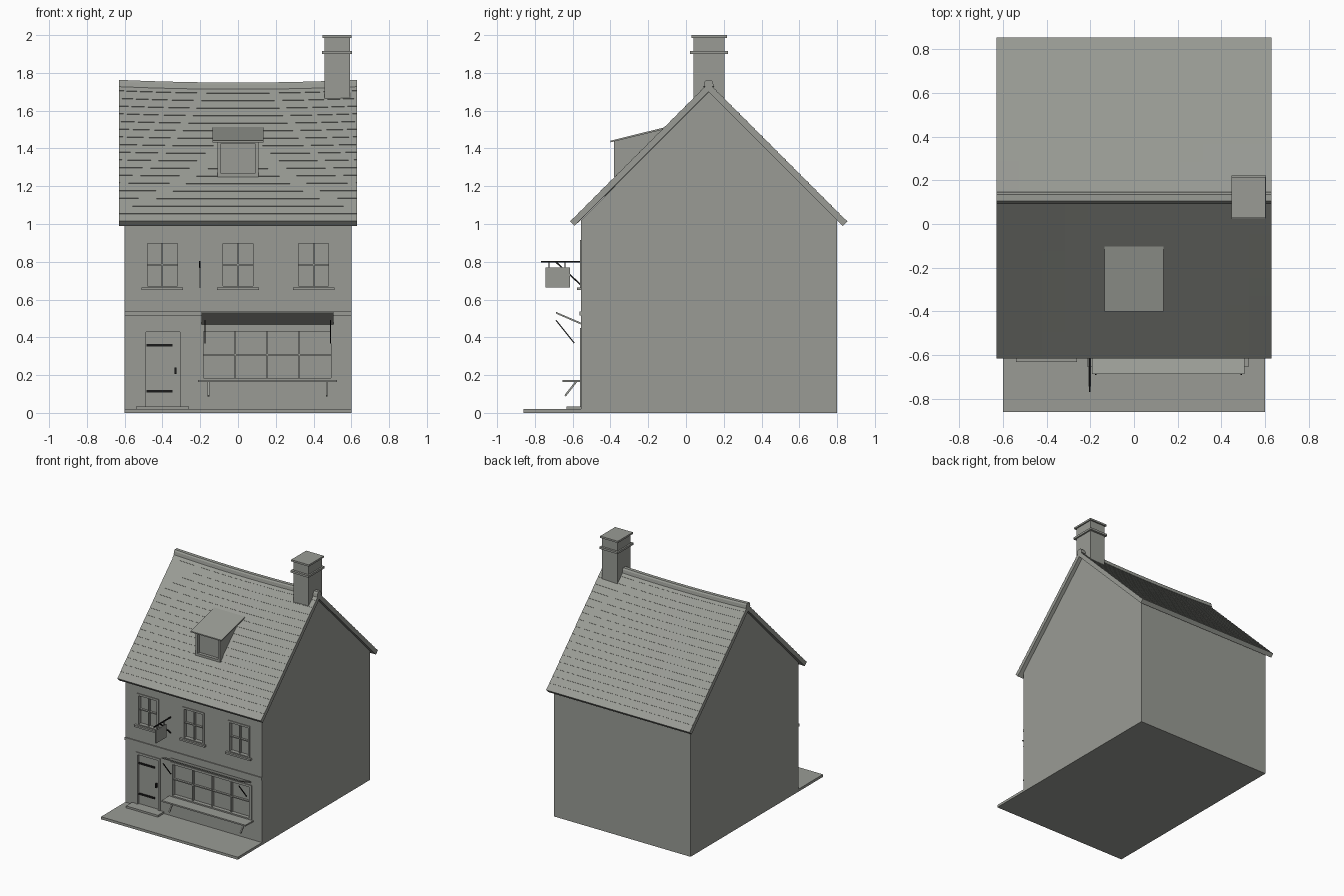
import bpy, bmesh, math
from mathutils import Vector

if "Cube" in bpy.data.objects:
    bpy.data.objects.remove(bpy.data.objects["Cube"])

def material(name, col):
    m = bpy.data.materials.new(name)
    m.diffuse_color = (*col, 1)
    m.use_nodes = True
    m.node_tree.nodes["Principled BSDF"].inputs["Base Color"].default_value = m.diffuse_color
    return m

STONE = material("warm grey", (0.32, 0.33, 0.30))
IRON = material("black iron", (0.01, 0.01, 0.01))
WALL = -0.556

def finish(name, bm, mat):
    bmesh.ops.recalc_face_normals(bm, faces=bm.faces)
    me = bpy.data.meshes.new(name)
    bm.to_mesh(me)
    bm.free()
    me.materials.append(mat)
    ob = bpy.data.objects.new(name, me)
    bpy.context.collection.objects.link(ob)
    return ob

def add_box(bm, x0, x1, y0, y1, z0, z1):
    v = bmesh.ops.create_cube(bm, size=1)["verts"]
    for p in v:
        p.co = ((x0 + x1) / 2 + p.co.x * (x1 - x0),
                (y0 + y1) / 2 + p.co.y * (y1 - y0),
                (z0 + z1) / 2 + p.co.z * (z1 - z0))

def boxes(name, items, mat=STONE):
    bm = bmesh.new()
    for b in items:
        add_box(bm, *b)
    return finish(name, bm, mat)

def extrude_x(name, profile, x0, x1, mat=STONE, seg=1, sag=0.0):
    """Extrude a (y, z) outline along x, with an optional sag rising with height."""
    bm = bmesh.new()
    rings = []
    for i in range(seg + 1):
        x = x0 + (x1 - x0) * i / seg
        t = 1 - (2 * i / seg - 1) ** 2
        rings.append([bm.verts.new((x, y, z - sag * t * max(0, z - 1.0) / 0.75))
                      for y, z in profile])
    n = len(profile)
    for a, b in zip(rings, rings[1:]):
        for j in range(n):
            bm.faces.new((a[j], a[(j + 1) % n], b[(j + 1) % n], b[j]))
    bm.faces.new(rings[0])
    bm.faces.new(rings[-1])
    return finish(name, bm, mat)

def bar(name, x, p, q, r, mat, w=None):
    """Square rod in a plane of constant x between two (y, z) points."""
    p, q = Vector(p), Vector(q)
    d = (q - p).normalized() * r
    n = Vector((-d.y, d.x))
    w = w or r
    return extrude_x(name, [p + n, q + n, q - n, p - n], x - w, x + w, mat)

# house body with gables
body = extrude_x("house_body", [(WALL, 0), (0.80, 0), (0.80, 1.02), (0.12, 1.70), (WALL, 1.02)], -0.6, 0.6)

# recesses for windows and door
openings = [(c - 0.08, c + 0.08, 0.672, 0.898) for c in (-0.4, 0, 0.4)]
openings += [(-0.182, 0.492, 0.185, 0.432), (-0.487, -0.307, 0.035, 0.428)]
cutter = boxes("opening_cutter", [(a, b, WALL - 0.1, WALL + 0.025, c, d) for a, b, c, d in openings])
mod = body.modifiers.new("openings", "BOOLEAN")
mod.object = cutter
mod.operation = "DIFFERENCE"
mod.solver = "EXACT"
bpy.context.view_layer.objects.active = body
bpy.ops.object.modifier_apply(modifier=mod.name)
bpy.data.objects.remove(cutter)

def window(name, x0, x1, z0, z1, cols, rows, y=WALL, f=0.016, m=0.004, depth=0.025, thick=0.006):
    """Outer frame around the opening plus glazing bars."""
    yo = y - thick
    items = [(x0 - f, x0, yo, y + depth, z0 - f, z1 + f), (x1, x1 + f, yo, y + depth, z0 - f, z1 + f),
             (x0, x1, yo, y + depth, z1, z1 + f), (x0, x1, yo, y + depth, z0 - f, z0)]
    for i in range(1, cols):
        x = x0 + (x1 - x0) * i / cols
        items.append((x - m, x + m, y + 0.006, y + depth, z0, z1))
    for i in range(1, rows):
        z = z0 + (z1 - z0) * i / rows
        items.append((x0, x1, y + 0.008, y + depth, z - m, z + m))
    return boxes(name, items)

# upper windows with sills
for i, (a, b, c, d) in enumerate(openings[:3]):
    window(f"upper_window_{i + 1}", a, b, c, d, 2, 2)
    boxes(f"upper_sill_{i + 1}", [(a - 0.03, b + 0.03, -0.578, WALL + 0.01, 0.65, 0.664)])

# shop window, shelf and propped-up hatch
window("shop_window", *openings[3], 4, 2, f=0.018)
boxes("shop_shelf", [(-0.212, 0.524, -0.655, WALL, 0.164, 0.175)])
extrude_x("shop_hatch", [(-0.687, 0.525), (-0.687, 0.534), (WALL, 0.478), (WALL, 0.468)], -0.192, 0.505)
for i, x in enumerate((-0.156, 0.470)):
    bar(f"shelf_bracket_{i + 1}", x, (-0.64, 0.09), (-0.58, 0.167), 0.005, STONE)
for i, x in enumerate((-0.175, 0.490)):
    bar(f"hatch_stay_{i + 1}", x, (-0.688, 0.49), (-0.592, 0.37), 0.003, IRON)

# door, frame and ironwork
a, b, c, d = openings[4]
boxes("door_frame", [(a - 0.018, a, WALL - 0.006, WALL + 0.025, c, d + 0.018),
                     (b, b + 0.018, WALL - 0.006, WALL + 0.025, c, d + 0.018),
                     (a, b, WALL - 0.006, WALL + 0.025, d, d + 0.018)])
boxes("door", [(a, b, WALL + 0.010, WALL + 0.026, c, d)])
boxes("door_hinges", [(-0.485, -0.347, WALL + 0.003, WALL + 0.012, z - 0.007, z + 0.007)
                      for z in (0.115, 0.358)], IRON)
boxes("door_handle", [(-0.335, -0.326, WALL - 0.006, WALL + 0.012, 0.206, 0.24)], IRON)
boxes("door_step", [(-0.54, -0.26, -0.632, WALL, 0.0, 0.035)])

# pavement and string course
boxes("pavement", [(-0.6, 0.6, -0.86, WALL, 0, 0.02)])
boxes("string_course", [(-0.6, 0.6, WALL - 0.008, WALL + 0.01, 0.515, 0.537)])

# hanging sign
boxes("sign_rod", [(-0.206, -0.198, -0.768, WALL, 0.796, 0.804)], IRON)
bar("sign_brace", -0.202, (-0.69, 0.80), (WALL, 0.677), 0.004, IRON)
boxes("sign_hangers", [(-0.204, -0.200, y - 0.002, y + 0.002, 0.765, 0.80) for y in (-0.725, -0.64)], IRON)
boxes("sign_board", [(-0.207, -0.197, -0.744, -0.614, 0.665, 0.769)])

# roof slopes with shallow overlapping tile courses
N, H = 18, 0.003
front = []
for i in range(N):
    for t, h in ((i / N, H), ((i + 1) / N, 0)):
        front.append((-0.612 + 0.732 * t - h * 0.7, 1.013 + 0.732 * t + h * 0.7))
back = [(0.24 - y, z) for y, z in reversed(front[:-1])]
under = [(0.83, 0.99), (0.12, 1.70), (-0.59, 0.99)]
extrude_x("tiled_roof", front + back + under, -0.63, 0.63, seg=12, sag=0.014)
extrude_x("ridge_cap", [(0.093, 1.727), (0.098, 1.752), (0.106, 1.763), (0.134, 1.763),
                        (0.142, 1.752), (0.147, 1.727)], -0.63, 0.63, seg=12, sag=0.014)

# dormer
extrude_x("dormer_body", [(-0.355, 1.25), (-0.355, 1.443), (-0.10, 1.505), (-0.10, 1.49)], -0.105, 0.105)
window("dormer_window", -0.09, 0.09, 1.268, 1.425, 1, 1, y=-0.375, f=0.018, depth=0.03, thick=0.005)
extrude_x("dormer_roof", [(-0.40, 1.432), (-0.40, 1.441), (-0.10, 1.515), (-0.10, 1.505)], -0.135, 0.135)

# chimney
boxes("chimney_stack", [(0.457, 0.592, 0.04, 0.205, 1.60, 1.995)])
boxes("chimney_band", [(0.445, 0.604, 0.022, 0.222, 1.90, 1.916)])
boxes("chimney_cap", [(0.447, 0.602, 0.028, 0.216, 1.986, 2.0)])
